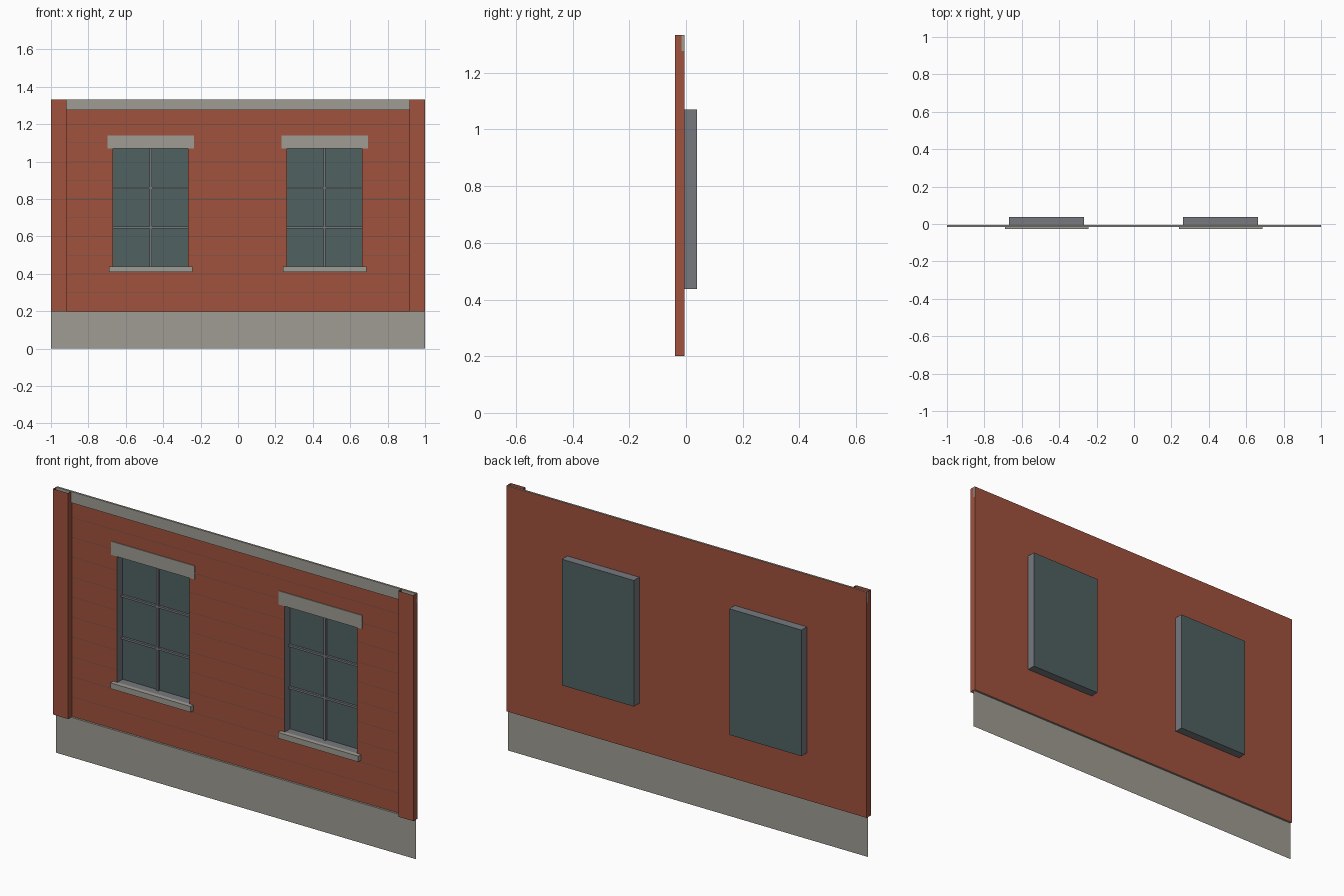
import bpy
import bmesh

cube = bpy.data.objects.get("Cube")
if cube:
    bpy.data.objects.remove(cube, do_unlink=True)


def material(name, rgb):
    m = bpy.data.materials.new(name)
    m.use_nodes = True
    colour = (*rgb, 1)
    m.diffuse_color = colour
    bsdf = next(n for n in m.node_tree.nodes if n.type == "BSDF_PRINCIPLED")
    bsdf.inputs["Base Color"].default_value = colour
    return m


brick = material("red brick", (0.35, 0.085, 0.048))
stone = material("grey stone", (0.35, 0.335, 0.295))
glass = material("dark glass", (0.08, 0.12, 0.12))
frame = material("frame grey", (0.18, 0.19, 0.21))
mortar = material("dark mortar", (0.16, 0.085, 0.07))

# Corner indices of each box side, counting x, then y, then z
SIDES = {
    "front": (0, 1, 5, 4), "back": (3, 2, 6, 7),
    "left": (1, 3, 7, 5), "right": (2, 0, 4, 6),
    "top": (4, 5, 7, 6), "bottom": (2, 3, 1, 0),
}


def add_box(bm, xs, ys, zs, sides=tuple(SIDES)):
    corners = [bm.verts.new((x, y, z)) for z in zs for y in ys for x in xs]
    for side in sides:
        bm.faces.new([corners[i] for i in SIDES[side]])
    bmesh.ops.delete(bm, geom=[v for v in corners if not v.link_faces], context="VERTS")


def build(name, mat, boxes):
    bm = bmesh.new()
    for b in boxes:
        add_box(bm, *b)
    bmesh.ops.remove_doubles(bm, verts=bm.verts, dist=0.0001)
    mesh = bpy.data.meshes.new(name)
    bm.to_mesh(mesh)
    bm.free()
    mesh.materials.append(mat)
    ob = bpy.data.objects.new(name, mesh)
    bpy.context.collection.objects.link(ob)
    return ob


BASE, TOP = 0.2, 1.333
WALL, STONE, PILASTER, GLASS = -0.005, -0.015, -0.038, 0.038
SILL, HEAD = 0.437, 1.07
PILASTER_WIDTH = 0.083
HALF = 0.2
windows = {"right": -0.467, "left": 0.463}

# Brick wall sheet with two window openings
xs = [-1] + [c + s * HALF for c in windows.values() for s in (-1, 1)] + [1]
zs = [BASE, SILL, HEAD, TOP]
cells = [((xs[i], xs[i + 1]), (WALL, WALL), (zs[k], zs[k + 1]), ("front",))
         for i in range(5) for k in range(3) if not (k == 1 and i in (1, 3))]
build("brick_wall", brick, cells)

# Thin mortar courses, broken at the openings
courses = []
for n in range(3, 13):
    z = n / 10
    spans = [xs[0:2], xs[2:4], xs[4:6]] if SILL < z < HEAD else [(-1, 1)]
    courses += [(s, (WALL - 0.001, WALL), (z - 0.0015, z + 0.0015), ("front",)) for s in spans]
build("mortar_courses", mortar, courses)

# Stone plinth and coping
build("plinth", stone, [((-1, 1), (STONE, WALL), (0, BASE), ("front", "top"))])
build("coping", stone, [((-1, 1), (STONE, WALL), (1.277, TOP),
                         ("front", "top", "bottom", "left", "right"))])

# Hollow corner pilasters
for label, span in (("right", (-1, -1 + PILASTER_WIDTH)), ("left", (1 - PILASTER_WIDTH, 1))):
    build(label + "_pilaster", brick,
          [(span, (PILASTER, WALL), (BASE, TOP), ("front", "left", "right"))])

# Windows
for label, c in windows.items():
    opening = (c - HALF, c + HALF)
    build(label + "_window_reveal", frame,
          [(opening, (WALL, GLASS), (SILL, HEAD), ("left", "right", "top", "bottom"))])
    build(label + "_window_glass", glass,
          [(opening, (GLASS, GLASS), (SILL, HEAD), ("back",))])
    depth = (GLASS - 0.012, GLASS - 0.001)
    bars = [((c - 0.006, c + 0.006), depth, (SILL, HEAD))]
    bars += [(opening, depth, (z - 0.005, z + 0.005)) for z in (0.648, 0.859)]
    build(label + "_window_bars", frame, bars)
    build(label + "_sill", stone,
          [((c - 0.223, c + 0.223), (-0.027, WALL), (0.409, SILL + 0.001),
            ("front", "left", "right", "top", "bottom"))])
    build(label + "_lintel", stone,
          [((c - 0.231, c + 0.231), (WALL - 0.004, WALL), (1.071, 1.139),
            ("front", "left", "right", "top", "bottom"))])
